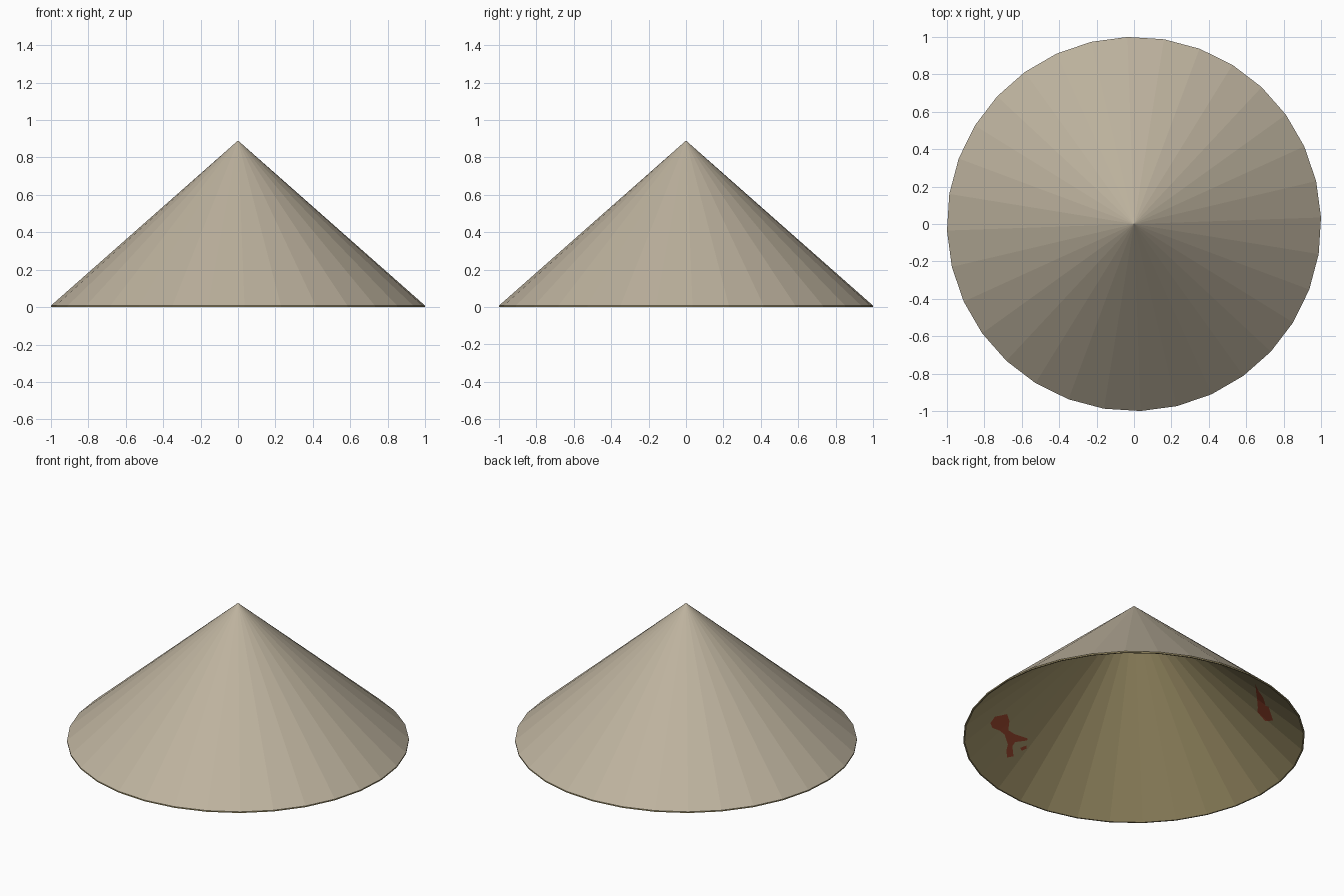
import bpy, bmesh, math
from mathutils import Vector
from mathutils.bvhtree import BVHTree

if "Cube" in bpy.data.objects:
    bpy.data.objects.remove(bpy.data.objects["Cube"])

SIDES, TURN, HEIGHT, RIM = 32, math.radians(2), 0.89, 0.008


def material(name, rgb):
    m = bpy.data.materials.new(name)
    m.diffuse_color = (*rgb, 1)
    m.use_nodes = True
    m.node_tree.nodes["Principled BSDF"].inputs["Base Color"].default_value = m.diffuse_color
    return m


straw = material("pale straw", (0.51, 0.448, 0.342))
lining = material("yellow lining", (0.39, 0.32, 0.155))
red = material("red paint", (0.36, 0.07, 0.03))


def finish(bm, name, mat):
    me = bpy.data.meshes.new(name)
    bm.to_mesh(me)
    bm.free()
    me.materials.append(mat)
    ob = bpy.data.objects.new(name, me)
    bpy.context.collection.objects.link(ob)
    return ob


def ring(r, z):
    return [Vector((r * math.cos(TURN + i * math.tau / SIDES),
                    r * math.sin(TURN + i * math.tau / SIDES), z)) for i in range(SIDES)]


def cone(bm, r, z, top, inside=False):
    rim = [bm.verts.new(p) for p in ring(r, z)]
    tip = bm.verts.new((0, 0, top))
    for i in range(SIDES):
        f = [rim[i], rim[(i + 1) % SIDES], tip]
        bm.faces.new(f[::-1] if inside else f)
    return rim


# Outer straw cone
bm = bmesh.new()
cone(bm, 1, RIM, HEIGHT)
finish(bm, "hat_outside", straw)

# Inner lining cone with the thin brim edge
IN_R, IN_TOP = 0.992, HEIGHT - 0.012
bm = bmesh.new()
inner = cone(bm, IN_R, 0, IN_TOP, inside=True)
tree = BVHTree.FromBMesh(bm)
low = [bm.verts.new(p) for p in ring(1, 0)]
high = [bm.verts.new(p) for p in ring(1, RIM)]
for i in range(SIDES):
    j = (i + 1) % SIDES
    bm.faces.new((low[i], low[j], high[j], high[i]))
    bm.faces.new((inner[i], inner[j], low[j], low[i]))
finish(bm, "hat_lining", lining)

# Painted marks: outlines drawn seen from below, projected onto the lining
s = math.sqrt(0.5)
right = Vector((-s, s, 0))
up = Vector((s / 2, s / 2, math.sqrt(0.75)))
look = up.cross(right).normalized()
tip = Vector((0, 0, IN_TOP))


def painted_mark(name, outlines):
    bm = bmesh.new()
    for outline in outlines:
        bm.faces.new([bm.verts.new(right * (x / 170) + up * (y / 170) - look * 4)
                      for x, y in outline])
    bmesh.ops.triangulate(bm, faces=bm.faces[:])
    # split along the creases of the cone so the paint lies flat
    for p in ring(IN_R, 0):
        bmesh.ops.bisect_plane(bm, geom=bm.verts[:] + bm.edges[:] + bm.faces[:],
                               plane_co=tip, plane_no=(p - tip).cross(look))
    for v in bm.verts:
        hit = tree.ray_cast(v.co, look)[0]
        if hit:
            v.co = hit - look * 0.004
    for f in bm.faces:
        f.normal_update()
        if f.normal.dot(look) > 0:
            f.normal_flip()
    finish(bm, name, red)


painted_mark("painted_mark_front", [
    [(-143, 21), (-138, 27), (-127, 29), (-126, 22), (-128, 13), (-123, 9), (-111, 4),
     (-112, 2), (-123, 1), (-126, -3), (-126, -13), (-132, -14), (-132, -7),
     (-130, -1), (-132, 9), (-136, 13), (-142, 16)],
    [(-119, -5), (-113, -3), (-113, -6), (-118, -8)]])
painted_mark("painted_mark_left", [
    [(124, 48), (126, 41), (130, 34), (131, 26), (134, 25), (137, 11), (128, 11),
     (121, 20), (122, 25), (125, 30), (123, 40)]])
